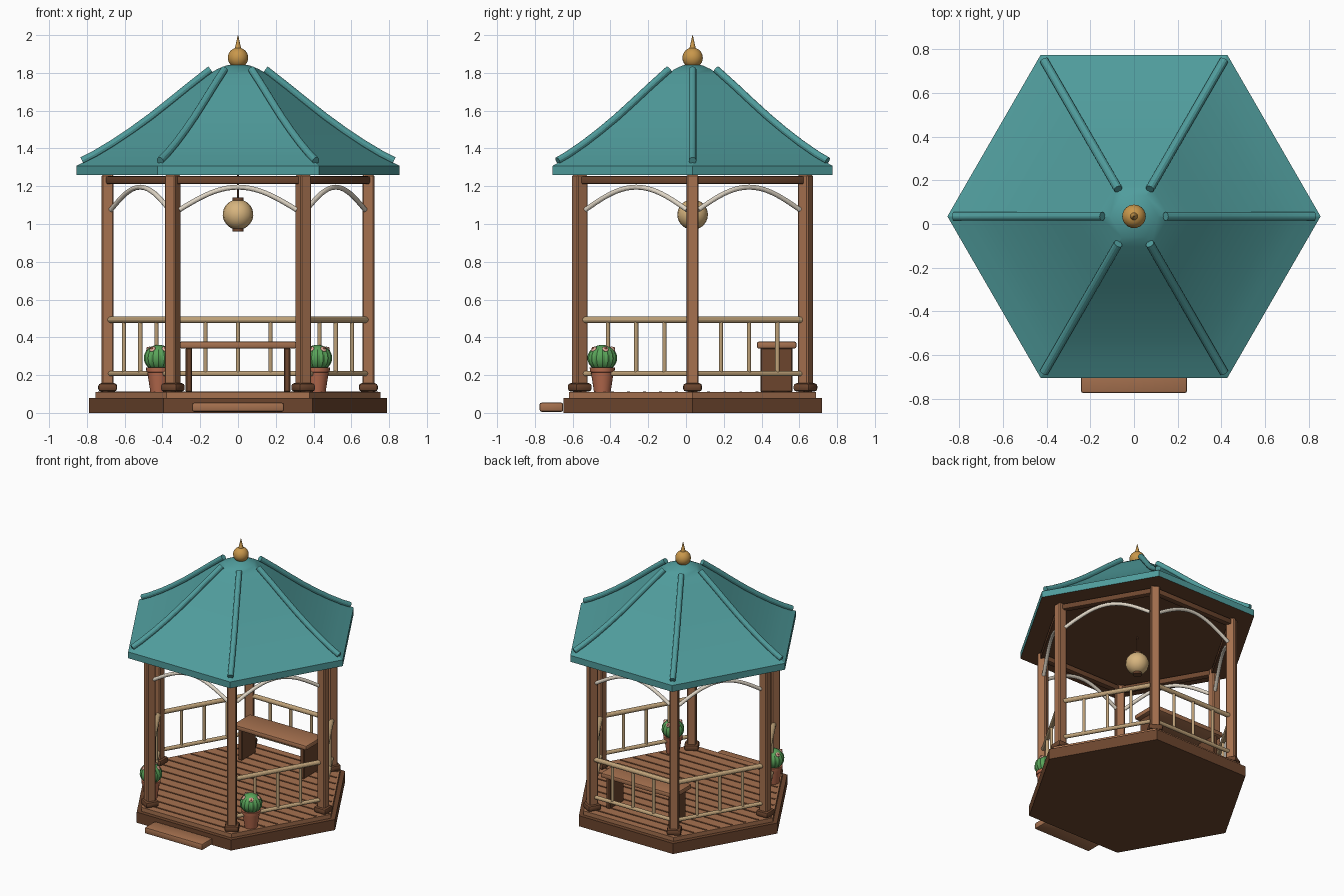
import bpy, bmesh, math
from mathutils import Vector, Matrix

if "Cube" in bpy.data.objects:
    bpy.data.objects.remove(bpy.data.objects["Cube"])

CY = 0.035          # y of the pavilion axis
POST_R = 0.69       # distance of the posts from the axis


def mat(name, r, g, b):
    m = bpy.data.materials.new(name)
    m.diffuse_color = (r, g, b, 1)
    m.use_nodes = True
    m.node_tree.nodes["Principled BSDF"].inputs["Base Color"].default_value = m.diffuse_color
    return m


TEAL = mat("roof_teal", 0.08, 0.335, 0.335)
DARK = mat("dark_wood", 0.15, 0.06, 0.027)
WOOD = mat("warm_wood", 0.38, 0.165, 0.078)
TAN = mat("pale_wood", 0.52, 0.36, 0.19)
CREAM = mat("cream_paint", 0.75, 0.68, 0.57)
PAPER = mat("lantern_paper", 0.68, 0.46, 0.21)
GOLD = mat("brass", 0.58, 0.31, 0.07)
CLAY = mat("terracotta", 0.47, 0.145, 0.075)
GREEN = mat("cactus_green", 0.10, 0.37, 0.10)
PINK = mat("petal_pink", 0.75, 0.42, 0.33)


def finish(name, bm, *mats):
    me = bpy.data.meshes.new(name)
    bmesh.ops.recalc_face_normals(bm, faces=bm.faces)
    bm.to_mesh(me)
    bm.free()
    for m in mats:
        me.materials.append(m)
    ob = bpy.data.objects.new(name, me)
    bpy.context.collection.objects.link(ob)
    return ob


def box(name, centre, size, m, bevel=0.0, angle=0.0, segs=1):
    bm = bmesh.new()
    bmesh.ops.create_cube(bm, size=1)
    bmesh.ops.scale(bm, vec=size, verts=bm.verts)
    if bevel:
        bmesh.ops.bevel(bm, geom=bm.edges[:], offset=bevel, segments=segs,
                        profile=0.5, affect='EDGES')
    ob = finish(name, bm, m)
    ob.location = centre
    ob.rotation_euler.z = angle
    return ob


def lathe(name, profile, segs, centre, m, rib=0.0):
    """Spin (radius, z) points around z; rib alternates the radius."""
    bm = bmesh.new()
    rings = []
    for r, z in profile:
        ring = []
        for i in range(segs):
            a = math.tau * i / segs
            k = r * (1 + rib * math.cos(i * math.pi))
            ring.append(bm.verts.new((k * math.cos(a), k * math.sin(a), z)))
        rings.append(ring)
    for lo, hi in zip(rings, rings[1:]):
        for i in range(segs):
            j = (i + 1) % segs
            bm.faces.new((lo[i], lo[j], hi[j], hi[i]))
    bm.faces.new(rings[0])
    bm.faces.new(rings[-1])
    ob = finish(name, bm, m)
    ob.location = centre
    return ob


def ball(name, r, centre, m, segs=24, rib=0.0, squash=1.0):
    pts = [(r * math.sin(math.radians(a)), -r * squash * math.cos(math.radians(a)))
           for a in range(3, 178, 12)]
    return lathe(name, pts, segs, centre, m, rib)


def tube(name, points, r, m):
    cu = bpy.data.curves.new(name + "_path", 'CURVE')
    cu.dimensions = '3D'
    cu.bevel_depth = r
    cu.bevel_resolution = 4
    cu.use_fill_caps = True
    sp = cu.splines.new('POLY')
    sp.points.add(len(points) - 1)
    for p, co in zip(sp.points, points):
        p.co = (*co, 1)
    tmp = bpy.data.objects.new(name + "_tmp", cu)
    bpy.context.collection.objects.link(tmp)
    bpy.context.view_layer.update()
    me = bpy.data.meshes.new_from_object(
        tmp.evaluated_get(bpy.context.evaluated_depsgraph_get()))
    bpy.data.objects.remove(tmp)
    me.materials.clear()
    me.materials.append(m)
    ob = bpy.data.objects.new(name, me)
    bpy.context.collection.objects.link(ob)
    return ob


def polar(r, deg, z):
    a = math.radians(deg)
    return Vector((r * math.cos(a), CY + r * math.sin(a), z))


axis = (0, CY, 0)

# Platform, deck, plank seams and front step
lathe("platform", [(0.79, 0), (0.79, 0.08)], 6, axis, DARK)
lathe("deck", [(0.755, 0.08), (0.755, 0.11)], 6, axis, WOOD)
for k in range(-7, 8):
    d = k * 0.085
    box("plank_seam", (0, CY + d, 0.109), (2 * (0.74 - abs(d) / math.sqrt(3)), 0.015, 0.008), DARK)
box("front_step", (0, -0.7125, 0.03), (0.485, 0.125, 0.048), WOOD, 0.01, segs=2)

# Roof: concave hexagonal shell with flat dark underside
roof = lathe("roof", [(0.855, 1.26), (0.855, 1.308), (0.76, 1.355), (0.66, 1.415),
                      (0.56, 1.482), (0.46, 1.553), (0.36, 1.632), (0.26, 1.713),
                      (0.16, 1.79), (0.11, 1.82), (0.06, 1.84), (0.01, 1.845)], 6, axis, TEAL)
roof.data.materials.append(DARK)
for p in roof.data.polygons:
    p.material_index = 1 if p.normal.z < -0.5 else 0

# Brass finial
ball("finial_ball", 0.054, (0, CY, 1.88), GOLD)
lathe("finial_spike", [(0.02, 1.92), (0.012, 1.95), (0.001, 2.0)], 16, axis, GOLD)

# Six bays: ridge ribs, posts, post feet, beams, arches and railings
for k in range(6):
    a0, a1 = k * 60, k * 60 + 60
    rot = math.radians(a0)
    tube("ridge_rib", [polar(r, a0, z) for r, z in
                       [(0.825, 1.335), (0.76, 1.368), (0.66, 1.428), (0.56, 1.495), (0.46, 1.568),
                        (0.36, 1.647), (0.26, 1.728), (0.145, 1.818)]], 0.02, TEAL)
    box("post", polar(POST_R, a0, 0.685), (0.064, 0.064, 1.15), WOOD, 0.007, rot)
    box("post_foot", polar(POST_R, a0, 0.135), (0.1, 0.1, 0.044), DARK, 0.015, rot, 2)

    mid = math.radians(a0 + 30)
    centre = polar(POST_R * math.cos(math.pi / 6), a0 + 30, 1.232)
    box("top_beam", centre, (POST_R, 0.045, 0.042), DARK, 0.008, mid + math.pi / 2, 2)

    p, q = polar(POST_R, a0, 0), polar(POST_R, a1, 0)

    def along(t, z):
        v = p.lerp(q, t)
        v.z = z
        return v

    tube("arch", [along(t, 1.075 + 0.12 * math.sin(math.pi * (t - 0.05) / 0.9))
                  for t in [0.05 + 0.9 * i / 20 for i in range(21)]], 0.013, CREAM)
    if k != 4:          # front bay stays open
        tube("top_rail", [along(0.01, 0.493), along(0.99, 0.493)], 0.017, TAN)
        tube("lower_rail", [along(0.02, 0.208), along(0.98, 0.208)], 0.014, TAN)
        for t in (0.25, 0.5, 0.75):
            tube("baluster", [along(t, 0.2), along(t, 0.49)], 0.011, TAN)

# Hanging lantern
ball("lantern", 0.08, (0, CY, 1.05), PAPER, 32, 0.012)
for z in (0.97, 1.13):
    lathe("lantern_cap", [(0.03, z - 0.009), (0.03, z + 0.009)], 20, axis, DARK)
tube("lantern_cord", [(0, CY, 1.13), (0, CY, 1.265)], 0.004, DARK)

# Bench along the back
box("bench_seat", (0, 0.48, 0.359), (0.62, 0.21, 0.036), WOOD, 0.01, segs=2)
for s in (-1, 1):
    box("bench_leg", (s * 0.26, 0.48, 0.227), (0.034, 0.17, 0.236), DARK, 0.006)

# Potted cacti with flowers either side of the entrance
for s in (-1, 1):
    c = Vector((s * 0.42, -0.443, 0))
    lathe("pot", [(0.044, 0.11), (0.06, 0.215), (0.065, 0.217), (0.067, 0.24),
                  (0.055, 0.24), (0.054, 0.23)], 24, c, CLAY)
    ball("cactus", 0.076, c + Vector((0, 0, 0.29)), GREEN, 32, 0.035, 0.92)
    for i in range(5):
        a = math.radians(72 * i + 18)
        d = Vector((math.cos(a) * 0.76, math.sin(a) * 0.76, 0.65))
        turn = d.to_track_quat('Z', 'Y').to_euler()
        pos = c + Vector((0, 0, 0.29)) + d * 0.073
        ball("flower", 0.017, pos, PINK, 12, squash=0.5).rotation_euler = turn
        ball("flower_heart", 0.007, pos + d * 0.007, CLAY, 10).rotation_euler = turn

# Smooth round parts, keep hard edges
for ob in bpy.context.scene.objects:
    ob.select_set(True)
    bpy.context.view_layer.objects.active = ob
bpy.ops.object.shade_smooth_by_angle(angle=math.radians(25))
